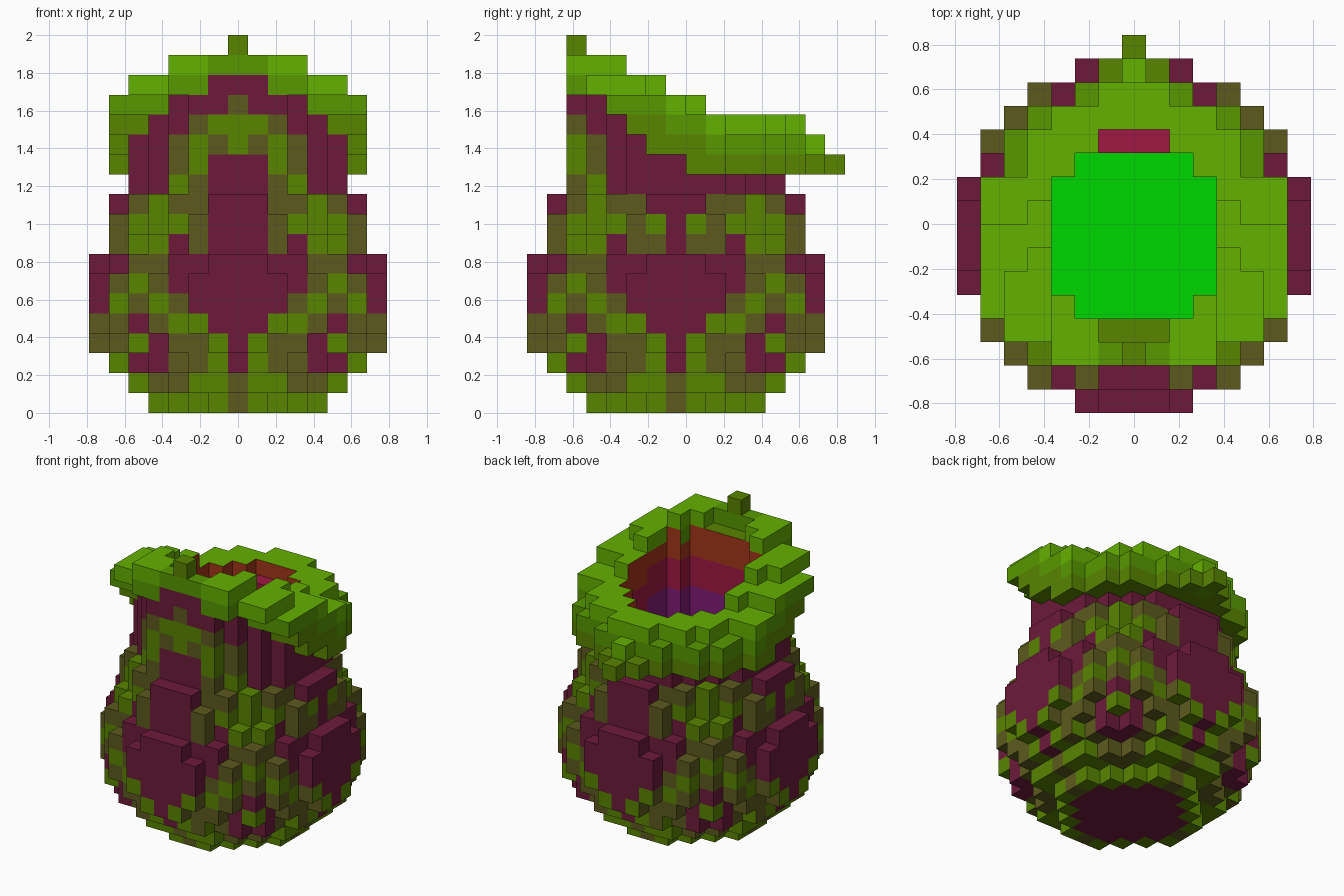
import bpy
import bmesh
from mathutils import Vector

cube = bpy.data.objects.get("Cube")
if cube:
    bpy.data.objects.remove(cube, do_unlink=True)

V = 2 / 19  # block size

# Flat colours
COLOURS = {
    "lime": "64b100", "leaf_green": "579900", "olive_green": "588500",
    "brown_olive": "5d5a1e", "maroon": "6d1a3a", "crimson": "a01844",
    "brick_red": "a43519", "purple": "7f1b74", "bright_green": "00d900",
}
NAMES = list(COLOURS)


def linear(c):
    return c / 12.92 if c <= 0.04045 else ((c + 0.055) / 1.055) ** 2.4


def make_material(name, code):
    rgb = [linear(b / 255) for b in bytes.fromhex(code)]
    mat = bpy.data.materials.new(name)
    mat.use_nodes = True
    mat.diffuse_color = (*rgb, 1)
    bsdf = mat.node_tree.nodes["Principled BSDF"]
    bsdf.inputs["Base Color"].default_value = (*rgb, 1)
    bsdf.inputs["Roughness"].default_value = 0.9
    return mat


MATERIALS = [make_material(n, c) for n, c in COLOURS.items()]

# Marbled pattern: one row per layer, one letter per block out from the centre line
PATTERN = """bggggg bggbgg mgbbmg mgbbmg mmggbm mmmbgb mmmmbg mmmmbb mmbmgb
mmbggg mmbbgg mmbggm mmgbmm gbgbmm ggbmmm bmmmmm mmmmmm""".split()
LETTER = {"g": "olive_green", "b": "brown_olive", "m": "maroon"}
FLOOR = 7   # top layer under the liquid
NECK = 11   # first neck layer


def radius_squared(k):
    """Two stacked ellipsoids for the body, then a round neck."""
    if k >= NECK:
        return 30.25
    squash = 1.55 if k < 3 else 1.35
    return max(56 - squash * (k - 5) ** 2, 42 - 1.1 * (k - 8) ** 2)


def in_cavity(i, d, k):
    if k > FLOOR and i * i + d * d < 14:
        return True
    return k >= 14 and d == 4 and abs(i) <= 1


def body_colour(i, d, k):
    a, b = abs(i), abs(d)
    if k == 0 and a * a + b * b < 12:
        return "maroon"
    side = a > b
    if k >= NECK and (side or d > 0):
        return "maroon"
    m = min(a, b)
    if side and m == 1 and k in (8, 9):
        return "olive_green" if k == 9 else "brown_olive"
    return LETTER[PATTERN[k][min(m, 5)]]


# Collar: half width, bottom layer and top layer for each row, front to back
ROWS = range(-5, 9)
WIDTH = dict(zip(ROWS, [3, 5, 6, 6, 6, 6, 6, 6, 5, 5, 4, 2, 1, 0]))
BOTTOM = dict(zip(ROWS, [16, 16, 15, 14, 13, 13] + [12] * 8))
TOP = dict(zip(ROWS, [17, 17, 17, 16, 16, 15, 15] + [14] * 5 + [13, 12]))


def collar_bottom(i, d):
    return 17 if d == -5 and abs(i) <= 1 else BOTTOM[d]


def slope_top(i, d):
    """Rim height; the outer blocks step down one row sooner."""
    a = abs(i)
    limit = 17 if a <= 3 else 16 if a <= 5 else 15
    if d == -4 and a <= 1:
        limit = 16
    return min(TOP[d + 1] if a >= 5 else TOP[d], limit)


def collar_top(i, d):
    on_back_edge = 3 <= d <= 7 and abs(i) == WIDTH[d]
    return slope_top(i, d) - on_back_edge


def collar_colour(i, d, k):
    if abs(i) <= 1 and d <= -4:
        return "leaf_green" if d == -5 else "olive_green"
    if d >= 7 and (i or d == 8):
        return "olive_green"
    rim = min(TOP[d], 16) if abs(i) == 6 else slope_top(i, d)
    return ("lime", "leaf_green", "olive_green")[min(rim - k, 2)]


# Fill the block sets
body, neck, collar, knob = {}, {}, {}, {}
for d in ROWS:
    for i in range(-WIDTH[d], WIDTH[d] + 1):
        for k in range(collar_bottom(i, d), collar_top(i, d) + 1):
            if not in_cavity(i, d, k):
                collar[i, d, k] = collar_colour(i, d, k)
knob[0, -5, 18] = "olive_green"

for k in range(len(PATTERN)):
    for i in range(-7, 8):
        for d in range(-7, 8):
            if i * i + d * d > radius_squared(k) or in_cavity(i, d, k):
                continue
            if k >= NECK and k >= collar_bottom(i, d):
                continue
            part = neck if k >= NECK else body
            part[i, d, k] = body_colour(i, d, k)

solid = set(body) | set(neck) | set(collar) | set(knob)


def face_colour(colour, cell, near, axis, step):
    """Cavity lining, lime rim tops and the short sides of the low panels."""
    i, d, k = near
    if in_cavity(*near) and k <= 16 - (axis == 0):
        if axis == 2 and step > 0:
            return "bright_green" if k == FLOOR + 1 else "crimson"
        if axis != 2:
            depth = k + (d >= 0)
            return "brick_red" if depth >= 15 else "crimson" if depth >= 13 else "purple"
    if axis == 2 and step > 0 and k > NECK and abs(i) == 6:
        return "lime"
    a, b = abs(cell[0]), abs(cell[1])
    short_side = axis == 1 if a > b else axis == 0
    if 0 < k < 5 and short_side and min(a, b) <= 2:
        return "olive_green" if k < 3 else "brown_olive"
    return colour


def build_blocks(name, blocks):
    bm = bmesh.new()
    verts = {}

    def corner(p):
        if p not in verts:
            i, d, k = p
            verts[p] = bm.verts.new(Vector((i - 0.5, d - 1, k)) * V)
        return verts[p]

    for cell, colour in blocks.items():
        for axis in range(3):
            u, w = (axis + 1) % 3, (axis + 2) % 3
            for step in (1, -1):
                near = list(cell)
                near[axis] += step
                if tuple(near) in solid:
                    continue
                quad = []
                for du, dw in ((0, 0), (1, 0), (1, 1), (0, 1)):
                    p = list(cell)
                    p[axis] += step > 0
                    p[u] += du
                    p[w] += dw
                    quad.append(corner(tuple(p)))
                face = bm.faces.new(quad if step > 0 else quad[::-1])
                shown = face_colour(colour, cell, near, axis, step)
                face.material_index = NAMES.index(shown)
    mesh = bpy.data.meshes.new(name)
    bm.to_mesh(mesh)
    bm.free()
    for mat in MATERIALS:
        mesh.materials.append(mat)
    bpy.context.collection.objects.link(bpy.data.objects.new(name, mesh))


build_blocks("round_body", body)
build_blocks("neck", neck)
build_blocks("slanted_collar", collar)
build_blocks("front_knob", knob)
